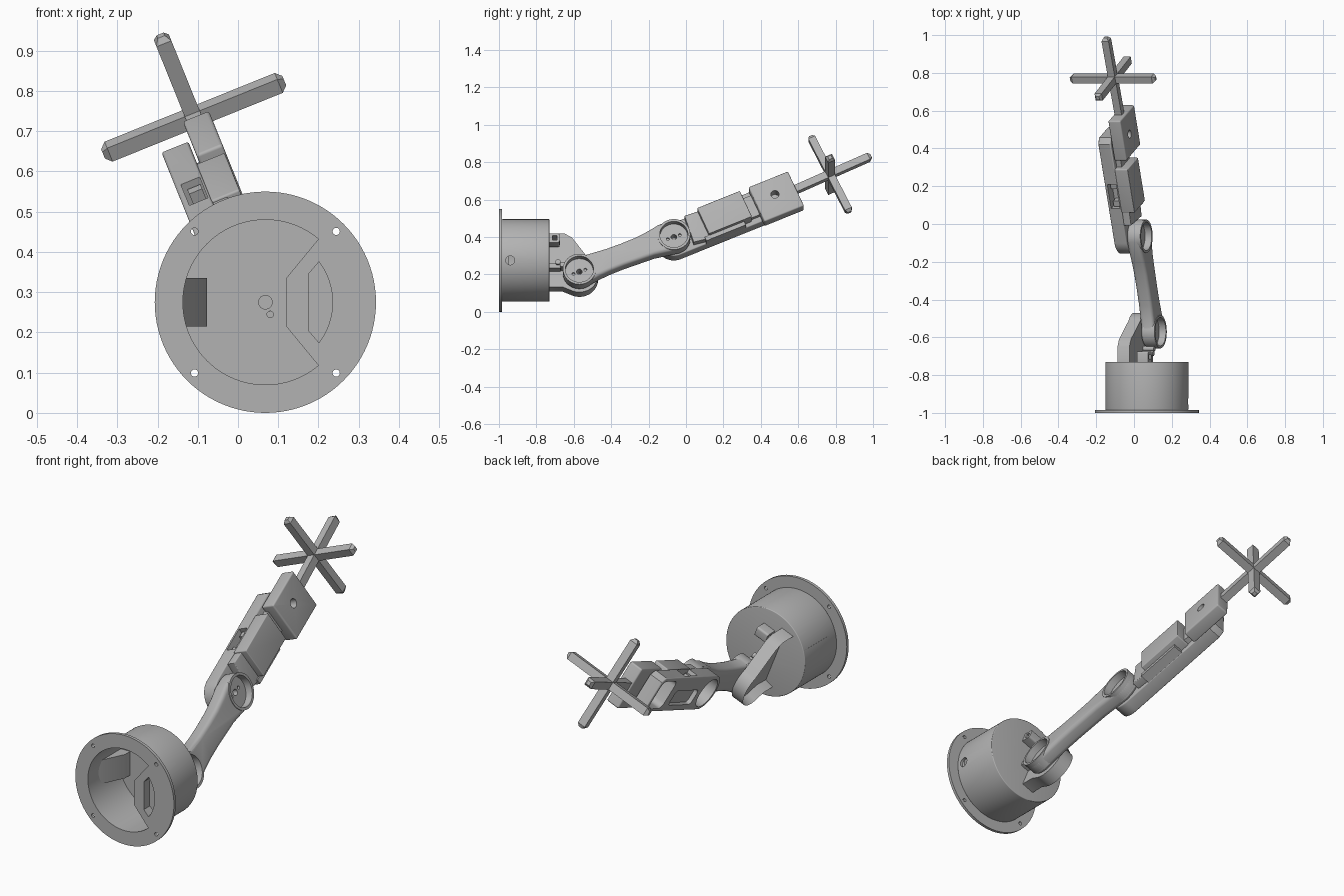
import bpy, bmesh
from math import radians, cos, sin, pi
from mathutils import Matrix, Vector

old = bpy.data.objects.get("Cube")
if old:
    bpy.data.objects.remove(old, do_unlink=True)

GREY = (0.45, 0.45, 0.45, 1)
mat = bpy.data.materials.new("plain grey")
mat.use_nodes = True
mat.diffuse_color = GREY
mat.node_tree.nodes["Principled BSDF"].inputs["Base Color"].default_value = GREY


def move(x, y, z):
    return Matrix.Translation((x, y, z))


def turn(axis, degrees):
    return Matrix.Rotation(radians(degrees), 4, axis)


def arc(cy, cz, r, a0=0, a1=360, n=48):
    """Points on an arc; a full circle leaves out the repeated last point."""
    full = abs(a1 - a0) == 360
    count = n if full else n + 1
    ang = [radians(a0 + (a1 - a0) * i / n) for i in range(count)]
    return [(cy + r * cos(a), cz + r * sin(a)) for a in ang]


def rect(y0, y1, z0, z1, r=0):
    if not r:
        return [(y0, z0), (y1, z0), (y1, z1), (y0, z1)]
    return (arc(y0 + r, z0 + r, r, 180, 270, 5) + arc(y1 - r, z0 + r, r, 270, 360, 5)
            + arc(y1 - r, z1 - r, r, 0, 90, 5) + arc(y0 + r, z1 - r, r, 90, 180, 5))


def prism(name, pts, s0, s1, frame, bevel=0, inset=None, both=False):
    """Extrude a profile along local x; inset = (rim, depth) shapes the low cap."""
    bm = bmesh.new()
    low = bm.faces.new([bm.verts.new((s0, y, z)) for y, z in pts])
    res = bmesh.ops.extrude_face_region(bm, geom=[low], use_keep_orig=True)
    top = [g for g in res["geom"] if isinstance(g, bmesh.types.BMFace)][0]
    for v in top.verts:
        v.co.x = s1
    bmesh.ops.recalc_face_normals(bm, faces=bm.faces)
    if bevel:
        edges = list(set(low.edges) | set(top.edges))
        bmesh.ops.bevel(bm, geom=edges, offset=bevel, segments=4, profile=0.5,
                        affect='EDGES', clamp_overlap=True)
    if inset:
        for cap in ([low, top] if both else [low]):
            bmesh.ops.inset_region(bm, faces=[cap], thickness=inset[0], depth=0)
            shift = cap.normal.normalized() * inset[1]
            for v in cap.verts:
                v.co += shift
    bm.transform(frame)
    mesh = bpy.data.meshes.new(name)
    bm.to_mesh(mesh)
    bm.free()
    mesh.materials.append(mat)
    ob = bpy.data.objects.new(name, mesh)
    bpy.context.collection.objects.link(ob)
    finish(ob)
    return ob


def finish(ob):
    ob.data.shade_smooth()
    ob.data.set_sharp_from_angle(angle=radians(32))


def cut(ob, cutters):
    """Subtract the cutters, bake the result and drop the cutters."""
    for c in cutters:
        m = ob.modifiers.new("cut", 'BOOLEAN')
        m.operation, m.solver, m.object = 'DIFFERENCE', 'EXACT', c
    dg = bpy.context.evaluated_depsgraph_get()
    mesh = bpy.data.meshes.new_from_object(ob.evaluated_get(dg))
    ob.modifiers.clear()
    ob.data = mesh
    for c in cutters:
        bpy.data.objects.remove(c, do_unlink=True)
    finish(ob)


def hole(frame, y, z, r, s0, s1, n=20):
    return prism("cutter", arc(y, z, r, n=n), s0, s1, frame)


# Frames: base runs along y, arm is rolled about the base axis, forearm is pitched
CENTRE = move(0.068, 0, 0.275)
BASE = CENTRE @ turn('Z', 90)
ARM = CENTRE @ turn('Y', -22)
SH = (-0.57, -0.07)
EL = (-0.065, 0.13)
FORE = ARM @ move(0, *EL) @ turn('X', 23.5)

# Base drum and flange
flange = prism("base_flange", arc(0, 0, 0.275, n=96), -1, -0.985, BASE)
cut(flange, [hole(BASE, 0, 0, 0.205, -1.1, -0.9, 96)]
    + [hole(BASE, i * 0.176, j * 0.176, 0.009, -1.1, -0.9) for i in (-1, 1) for j in (-1, 1)])
drum = prism("base_drum", arc(0, 0, 0.22, n=96), -0.985, -0.73, BASE, bevel=0.004)
cut(drum, [hole(BASE, 0, 0, 0.205, -1.1, -0.75, 96),
           hole(CENTRE, -0.94, 0, 0.024, 0.15, 0.3),
           hole(BASE, -0.012, -0.03, 0.008, -0.8, -0.7)])
prism("base_shaft", arc(0, 0, 0.018, n=24), -0.76, -0.745, BASE)

# Plate with a slot across one side of the base opening
plate = prism("base_side_plate",
              [(-0.052, 0.06), (-0.052, -0.06)] + arc(0, 0, 0.207, 230, 130, 24),
              -1, -0.95, BASE)
cut(plate, [prism("cutter", [(-0.107, 0.07), (-0.107, -0.07)]
                  + arc(0, 0, 0.167, 217, 143, 16), -1.1, -0.9, BASE)])
prism("base_inner_wedge", [(-0.93, 0.212), (-0.79, 0.145), (-0.74, 0.145), (-0.74, 0.212)],
      -0.06, 0.06, CENTRE @ turn('Y', -90))

# Shoulder bracket: open shell with a round end
bracket = prism("shoulder_bracket",
                [(-0.74, -0.14), (-0.74, 0.168), (-0.65, 0.168), (-0.61, 0.145)]
                + arc(*SH, 0.1, 55, -110, 32) + [(-0.66, -0.14)],
                -0.1, -0.032, ARM, inset=(0.014, -0.045))
cut(bracket, [hole(ARM, *SH, 0.015, -0.2, 0)])

# Cable loop and small screws beside the shoulder
loop = prism("cable_loop", rect(-0.74, -0.675, 0.08, 0.13, 0.01), -0.005, 0.06, ARM)
cut(loop, [prism("cutter", rect(-0.715, -0.69, 0.092, 0.118), -0.1, 0.1, ARM)])
for i, (y, z) in enumerate([(-0.685, -0.02), (-0.66, -0.035)]):
    prism("shoulder_screw_%d" % (i + 1), arc(y, z, 0.014, n=16), -0.04, 0.03, ARM)
prism("shoulder_screw_block", rect(-0.735, -0.67, -0.05, -0.025), -0.035, 0.015, ARM)

# Upper arm: waisted, rounded link with a recessed disc at each joint
upper = prism("upper_arm",
              arc(*SH, 0.088, 75, 290, 32)
              + [(-0.46, -0.105), (-0.4, -0.075), (-0.33, -0.045), (-0.25, -0.015), (-0.17, 0.015)]
              + arc(*EL, 0.088, -75, 112, 32)
              + [(-0.15, 0.19), (-0.2, 0.157), (-0.27, 0.118), (-0.35, 0.083), (-0.43, 0.052)],
              -0.03, 0.047, ARM, bevel=0.02)
for name, (y, z) in (("shoulder", SH), ("elbow", EL)):
    cut(upper, [hole(ARM, y, z, 0.08, 0.0, 0.1, 48)])
    ring = prism(name + "_ring", arc(y, z, 0.088), -0.015, 0.05, ARM)
    cut(ring, [hole(ARM, y, z, 0.075, 0.012, 0.1, 48), hole(ARM, y, z, 0.015, -0.2, 0.1)]
        + [hole(ARM, y + d * 0.032, z + d * 0.012, 0.008, -0.2, 0.1, 12) for d in (-1, 1)])
    cut(upper, [hole(ARM, y, z, 0.015, -0.2, 0.1)])

# Forearm shell: round at the elbow, square at the wrist, pockets on the open side
fore = prism("forearm_shell",
             arc(0, 0, 0.092, 90, 270, 32)
             + [(0.57, -0.092), (0.6, -0.07), (0.6, 0.07), (0.57, 0.092)],
             -0.1, -0.028, FORE, bevel=0.006)
cut(fore, [hole(FORE, 0.005, 0, 0.076, -0.2, -0.045, 40),
           hole(FORE, 0, 0, 0.015, -0.2, 0.1),
           prism("cutter", rect(0.43, 0.585, -0.075, 0.075, 0.03), -0.2, -0.045, FORE),
           prism("cutter", rect(0.2, 0.34, 0.03, 0.2), -0.085, -0.035, FORE),
           prism("cutter", rect(0.12, 0.37, -0.06, 0.02, 0.02), -0.2, -0.08, FORE)])
prism("forearm_neck", [(0.085, -0.07), (0.18, -0.085), (0.18, 0.085), (0.1, 0.09)],
      -0.03, 0.012, FORE, bevel=0.005)

# Forearm motor with its mounting tabs
prism("forearm_motor", rect(0.175, 0.425, -0.07, 0.092, 0.006), -0.03, 0.045, FORE, bevel=0.004)
prism("motor_foot", rect(0.15, 0.38, -0.092, -0.068), -0.03, 0.02, FORE)
for i, a in enumerate((0.22, 0.32)):
    prism("motor_tab_%d" % (i + 1), rect(a - 0.015, a + 0.015, 0.02, 0.075),
          -0.075, -0.04, FORE)

# Wrist block with a cross hole
wrist = prism("wrist_block", rect(0.475, 0.705, -0.125, 0.092, 0.008), -0.022, 0.048, FORE,
              bevel=0.008)
cut(wrist, [hole(FORE, 0.588, -0.003, 0.022, -0.01, 0.1, 24)])
prism("wrist_bridge", rect(0.42, 0.5, -0.06, 0.06), -0.03, 0.0, FORE)

# Three crossed bars with tapered tips at the end of the arm
TOOL = ARM @ move(0.007, 0.77, 0.493) @ turn('X', 25.5)
for name, spin in (("side_bar", turn('X', 0)), ("axis_bar", turn('Z', 90)),
                   ("upright_bar", turn('Y', 90))):
    prism(name, rect(-0.02, 0.02, -0.02, 0.02), -0.228, 0.228, TOOL @ spin,
          inset=(0.015, 0.015), both=True)
